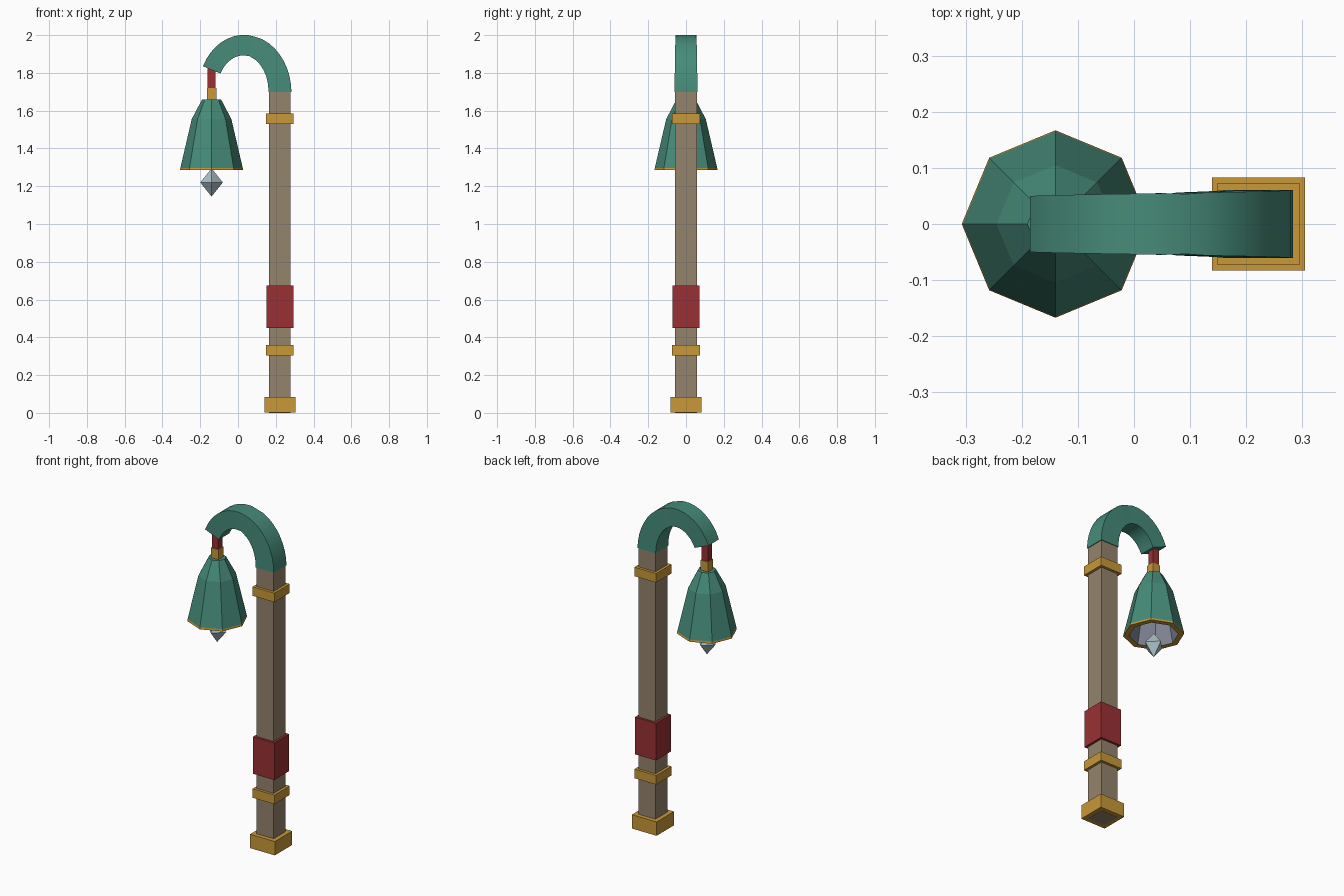
import bpy, bmesh, math
from mathutils import Vector

if "Cube" in bpy.data.objects:
    bpy.data.objects.remove(bpy.data.objects["Cube"], do_unlink=True)


def material(name, rgb):
    """Flat material from 0-255 display values."""
    lin = [((c / 255 + 0.055) / 1.055) ** 2.4 for c in rgb] + [1.0]
    m = bpy.data.materials.new(name)
    m.use_nodes = True
    m.diffuse_color = lin
    m.node_tree.nodes["Principled BSDF"].inputs["Base Color"].default_value = lin
    return m


wood = material("weathered_wood", (148, 131, 107))
green = material("patina_green", (70, 139, 121))
red = material("red_cloth", (154, 48, 51))
gold = material("gold_trim", (200, 153, 56))
steel = material("inner_steel", (130, 135, 150))
crystal = material("pale_crystal", (172, 193, 200))


def finish(name, bm, *mats):
    bmesh.ops.recalc_face_normals(bm, faces=bm.faces)
    mesh = bpy.data.meshes.new(name)
    bm.to_mesh(mesh)
    bm.free()
    ob = bpy.data.objects.new(name, mesh)
    bpy.context.collection.objects.link(ob)
    for m in mats:
        mesh.materials.append(m)
    return ob


def box(name, x, half, z0, z1, mat):
    """Square upright block centred on y = 0."""
    bm = bmesh.new()
    bmesh.ops.create_cube(bm, size=1)
    for v in bm.verts:
        v.co = (x + v.co.x * 2 * half, v.co.y * 2 * half, z0 + (v.co.z + 0.5) * (z1 - z0))
    return finish(name, bm, mat)


def lathe(name, x, profile, sides, mats, pick=lambda i: 0):
    """Faceted turning of (radius, z) points; pick gives the material per strip."""
    bm = bmesh.new()
    rings = []
    for r, z in profile:
        if r == 0:
            rings.append([bm.verts.new((x, 0, z))] * sides)
        else:
            angles = [math.tau * k / sides for k in range(sides)]
            rings.append([bm.verts.new((x + r * math.cos(a), r * math.sin(a), z)) for a in angles])
    for i, (a, b) in enumerate(zip(rings, rings[1:])):
        for k in range(sides):
            n = (k + 1) % sides
            corners = list(dict.fromkeys((a[k], a[n], b[n], b[k])))
            bm.faces.new(corners).material_index = pick(i)
    return finish(name, bm, *mats)


# Post with its foot, collars and cloth wrap
POST_X, BELL_X = 0.222, -0.14
box("post", POST_X, 0.057, 0, 1.72, wood)
box("foot", POST_X, 0.083, 0.001, 0.085, gold)
box("lower_collar", POST_X, 0.073, 0.305, 0.36, gold)
box("cloth_wrap", POST_X, 0.071, 0.45, 0.675, red)
box("upper_collar", POST_X, 0.073, 1.53, 1.585, gold)

# Curved arm: square section swept along an elliptical arc, tapering to the tip
bm = bmesh.new()
STEPS, END = 18, math.radians(152)
previous = None
for i in range(STEPS + 1):
    t = i / STEPS
    a = END * t
    centre = Vector((0.03 + 0.192 * math.cos(a), 0, 1.7 + 0.247 * math.sin(a)))
    out = Vector((0.247 * math.cos(a), 0, 0.192 * math.sin(a))).normalized()
    half = 0.061 - 0.011 * t
    if i == STEPS // 2:
        half = 0.0535
    side = Vector((0, half, 0))
    ring = [bm.verts.new(centre + out * half * s + side * w)
            for s, w in ((1, 1), (1, -1), (-1, -1), (-1, 1))]
    if previous:
        for k in range(4):
            n = (k + 1) % 4
            bm.faces.new((previous[k], previous[n], ring[n], ring[k]))
    else:
        bm.faces.new(ring)
    previous = ring
bm.faces.new(previous)
arm = finish("curved_arm", bm, green)
bpy.ops.object.select_all(action="DESELECT")
arm.select_set(True)
bpy.context.view_layer.objects.active = arm
bpy.ops.object.shade_smooth_by_angle(angle=math.radians(30))

# Hanger between arm and bell
box("hanger_strap", BELL_X, 0.021, 1.71, 1.84, red)
box("hanger_cap", BELL_X, 0.025, 1.65, 1.72, gold)

# Eight-sided hollow bell: green outside, gold rim, steel lining
bell = [(0, 1.66), (0.05, 1.66), (0.105, 1.555), (0.165, 1.297),
        (0.167, 1.285), (0.135, 1.285), (0.085, 1.53), (0, 1.56)]
lathe("bell_shade", BELL_X, bell, 8, (green, gold, steel),
      lambda i: 0 if i < 3 else 1 if i < 5 else 2)

# Crystal hanging in the mouth of the bell
lathe("crystal_drop", BELL_X, [(0, 1.295), (0.06, 1.22), (0, 1.145)], 4, (crystal,))
